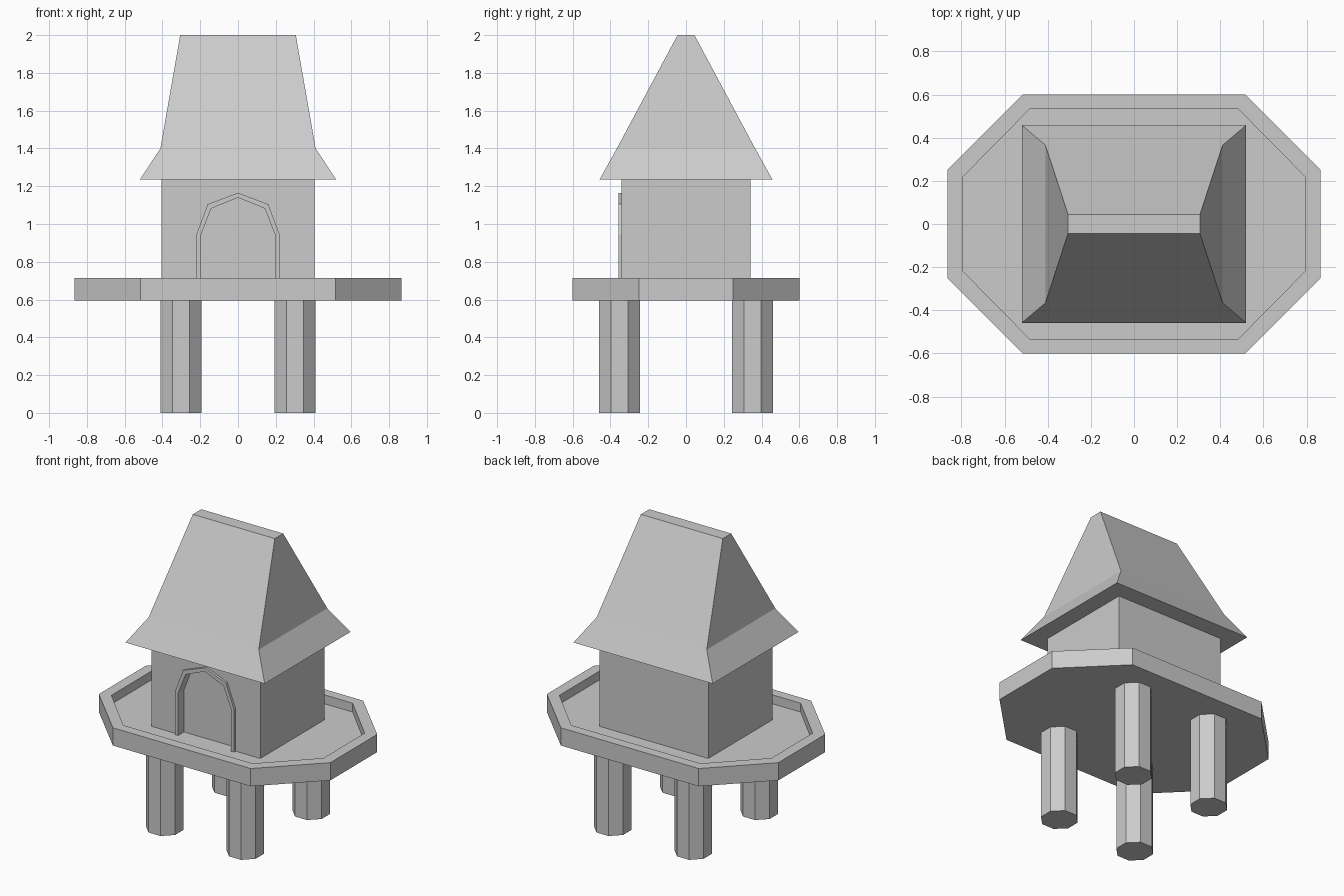
import bpy, bmesh
from math import cos, pi
from mathutils import Matrix

if "Cube" in bpy.data.objects:
    bpy.data.objects.remove(bpy.data.objects["Cube"])


def new_object(name, bm):
    bmesh.ops.recalc_face_normals(bm, faces=bm.faces[:])
    mesh = bpy.data.meshes.new(name)
    bm.to_mesh(mesh)
    bm.free()
    ob = bpy.data.objects.new(name, mesh)
    bpy.context.collection.objects.link(ob)
    return ob


def loft(name, rings):
    """Join equal-length rings of points with quads and cap both ends."""
    bm = bmesh.new()
    loops = [[bm.verts.new(p) for p in ring] for ring in rings]
    n = len(loops[0])
    for a, b in zip(loops, loops[1:]):
        for i in range(n):
            j = (i + 1) % n
            bm.faces.new((a[i], a[j], b[j], b[i]))
    bm.faces.new(loops[0])
    bm.faces.new(loops[-1])
    return new_object(name, bm)


def rect(x, y, z):
    return [(-x, -y, z), (x, -y, z), (x, y, z), (-x, y, z)]


def octagon(x, y, cx, cy, z):
    """Rectangle x, y with its corners cut back to cx, cy."""
    return [(cx, -y, z), (x, -cy, z), (x, cy, z), (cx, y, z),
            (-cx, y, z), (-x, cy, z), (-x, -cy, z), (-cx, -y, z)]


def arch(half, y):
    """Mirror a half profile (foot to apex) into a full arch outline."""
    left = [(-x, y, z) for x, z in half]
    right = [(x, y, z) for x, z in half[-2::-1]]
    return left + right


FLOOR = 0.655
OUTER = [(0.22, FLOOR), (0.22, 0.945), (0.16, 1.105), (0, 1.165)]
INNER = [(0.197, FLOOR), (0.197, 0.94), (0.142, 1.082), (0, 1.14)]

# Four octagonal legs
for sx, side in ((-1, "left"), (1, "right")):
    for sy, end in ((-1, "front"), (1, "back")):
        bm = bmesh.new()
        r = 0.109 / cos(pi / 8)
        bmesh.ops.create_cone(
            bm, cap_ends=True, segments=8, radius1=r, radius2=r, depth=0.6,
            matrix=Matrix.Translation((sx * 0.301, sy * 0.352, 0.3))
            @ Matrix.Rotation(pi / 8, 4, 'Z'))
        new_object(f"{end}_{side}_leg", bm)

# Platform with a raised rim around a sunken floor
loft("platform", [
    octagon(0.865, 0.60, 0.515, 0.25, 0.595),
    octagon(0.865, 0.60, 0.515, 0.25, 0.715),
    octagon(0.792, 0.533, 0.483, 0.22, 0.715),
    octagon(0.792, 0.533, 0.483, 0.22, FLOOR)])

# House walls with a recessed doorway
walls = loft("walls", [rect(0.406, 0.342, FLOOR), rect(0.406, 0.342, 1.235)])
low = [(x, z - 0.05 if z == FLOOR else z) for x, z in INNER]
cutter = loft("doorway_cutter", [arch(low, -0.5), arch(low, -0.295)])
cut = walls.modifiers.new("doorway", 'BOOLEAN')
cut.operation = 'DIFFERENCE'
cut.solver = 'EXACT'
cut.object = cutter
bpy.context.view_layer.objects.active = walls
bpy.ops.object.modifier_apply(modifier=cut.name)
bpy.data.objects.remove(cutter)

# Door frame standing slightly proud of the wall
bm = bmesh.new()
loops = [[bm.verts.new(p) for p in arch(half, y)]
         for half, y in ((OUTER, -0.342), (OUTER, -0.358),
                         (INNER, -0.358), (INNER, -0.342))]
for a, b in zip(loops, loops[1:]):
    for i in range(len(a) - 1):
        bm.faces.new((a[i], a[i + 1], b[i + 1], b[i]))
for end in (0, -1):
    bm.faces.new([loop[end] for loop in loops])
new_object("door_frame", bm)

# Roof with flared gable ends and a flat ridge
loft("roof", [rect(0.52, 0.458, 1.235), rect(0.411, 0.366, 1.40),
              rect(0.306, 0.045, 2.0)])
